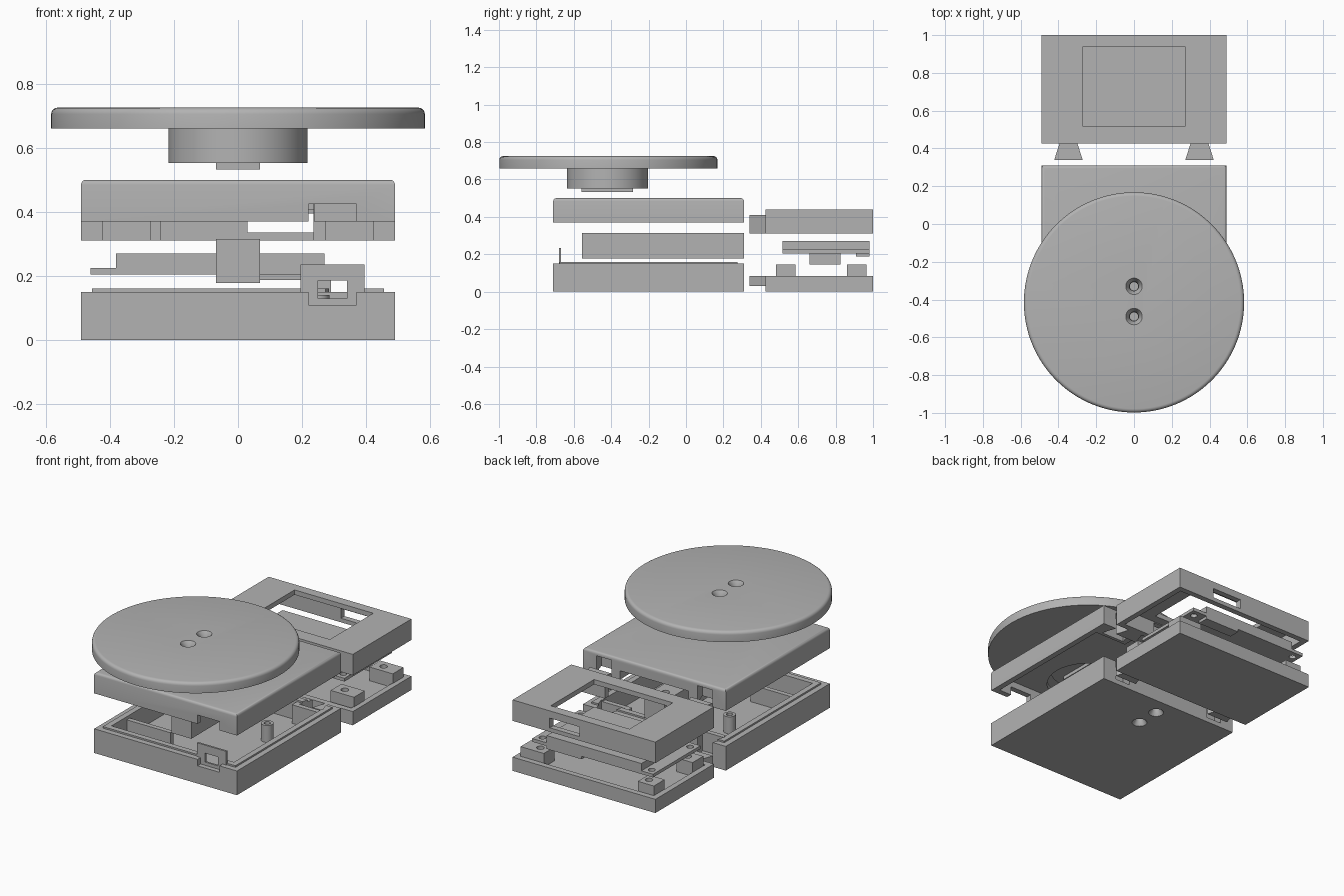
import bpy
import bmesh
import math
from mathutils import Matrix

if "Cube" in bpy.data.objects:
    bpy.data.objects.remove(bpy.data.objects["Cube"])

grey = bpy.data.materials.new("plain grey")
grey.use_nodes = True
grey.diffuse_color = (0.45, 0.45, 0.45, 1)
grey.node_tree.nodes["Principled BSDF"].inputs["Base Color"].default_value = (0.45, 0.45, 0.45, 1)


def make(name, bm):
    bmesh.ops.recalc_face_normals(bm, faces=bm.faces)
    mesh = bpy.data.meshes.new(name)
    bm.to_mesh(mesh)
    bm.free()
    mesh.materials.append(grey)
    obj = bpy.data.objects.new(name, mesh)
    bpy.context.collection.objects.link(obj)
    return obj


def box(name, x, y, z, round_top=0):
    bm = bmesh.new()
    bmesh.ops.create_cube(bm, size=1)
    for v in bm.verts:
        v.co = [r[0] if c < 0 else r[1] for c, r in zip(v.co, (x, y, z))]
    if round_top:
        edges = [e for e in bm.edges if all(v.co.z == z[1] for v in e.verts)]
        bmesh.ops.bevel(bm, geom=edges, offset=round_top, segments=4, profile=0.5, affect='EDGES')
    return make(name, bm)


def cylinder(name, centre, z, r1, r2=None, axis='Z', sides=48):
    # z is the extent along the chosen axis
    bm = bmesh.new()
    bmesh.ops.create_cone(bm, cap_ends=True, segments=sides, radius1=r1,
                          radius2=r1 if r2 is None else r2, depth=z[1] - z[0])
    mid = (z[0] + z[1]) / 2
    if axis == 'X':
        m = Matrix.Translation((mid, *centre)) @ Matrix.Rotation(math.pi / 2, 4, 'Y')
    else:
        m = Matrix.Translation((*centre, mid))
    bmesh.ops.transform(bm, matrix=m, verts=bm.verts)
    return make(name, bm)


def dovetail(name, side, z, grow=0):
    # trapezoid key, wider towards the front
    bm = bmesh.new()
    y0, y1 = (0.34, 0.44) if not grow else (0.22, 0.32)
    c = side * 0.347
    plan = [(-0.075, y0), (0.075, y0), (0.043, y1), (-0.043, y1)]
    face = bm.faces.new([bm.verts.new((c + x + math.copysign(grow, x), y, z[0])) for x, y in plan])
    top = bmesh.ops.extrude_face_region(bm, geom=[face])["geom"]
    bmesh.ops.translate(bm, vec=(0, 0, z[1] - z[0]), verts=[g for g in top if isinstance(g, bmesh.types.BMVert)])
    return make(name, bm)


def boolean(obj, others, operation='DIFFERENCE'):
    bpy.context.view_layer.objects.active = obj
    for other in others:
        mod = obj.modifiers.new("bool", 'BOOLEAN')
        mod.object, mod.operation, mod.solver = other, operation, 'EXACT'
        bpy.ops.object.modifier_apply(modifier=mod.name)
        bpy.data.objects.remove(other)
    return obj


def cut_box(*ranges):
    return box("cutter", *ranges)


def hole(x, y, z, r1, r2=None):
    return cylinder("cutter", (x, y), z, r1, r2, sides=32)


BODY, FRONT, REAR = (-0.49, 0.49), (-0.71, 0.31), (0.425, 1.0)
INNER = (-0.42, 0.42)
CELL_Y = (-0.49, -0.33)
MOUNT_Y = (0.05, 0.2)

# Round weighing plate with its hub, tab and countersunk holes
plate = cylinder("weighing_plate", (0, -0.415), (0.66, 0.725), 0.583, sides=128)
mod = plate.modifiers.new("round", 'BEVEL')
bm = bmesh.new()
bm.from_mesh(plate.data)
rim = [e for e in bm.edges if all(v.co.z > 0.7 for v in e.verts)]
bmesh.ops.bevel(bm, geom=rim, offset=0.02, segments=4, profile=0.5, affect='EDGES')
bm.to_mesh(plate.data)
bm.free()
plate.modifiers.remove(mod)
hub = cylinder("hub", (0, -0.42), (0.553, 0.67), 0.217, sides=96)
tab = cut_box((-0.068, 0.068), (-0.56, -0.283), (0.532, 0.57))
boolean(plate, [hub, tab], 'UNION')
boolean(plate, [hole(0, y, (0.5, 0.8), 0.024) for y in CELL_Y])
boolean(plate, [hole(0, y, (0.695, 0.727), 0.024, 0.045) for y in CELL_Y])

# Main cover: hollow shell with hub opening, port notch and rear key sockets
main_cover = box("main_cover", BODY, FRONT, (0.37, 0.5), 0.016)
boolean(main_cover, [cut_box((-0.455, 0.455), (-0.675, 0.275), (0.3, 0.465))])
boolean(main_cover, [cut_box((s * 0.347 - 0.11, s * 0.347 + 0.11), (0.2, 0.29), (0.37, 0.48)) for s in (-1, 1)], 'UNION')
boolean(main_cover, [dovetail("cutter", s, (0.3, 0.475), 0.005) for s in (-1, 1)])
boolean(main_cover, [
    hole(0, -0.415, (0.3, 0.6), 0.24),
    cut_box((0.22, 0.37), (-0.8, -0.6), (0.3, 0.425)),
    cut_box((-0.235, 0.235), (0.15, 0.4), (0.3, 0.425))])

# Load cell bar with joined side holes and screw holes
cell = box("load_cell", (-0.068, 0.068), (-0.555, 0.31), (0.178, 0.315))
boolean(cell, [cylinder("cutter", (y, 0.247), (-0.1, 0.1), 0.06) for y in (-0.155, -0.085)])
boolean(cell, [hole(0, y, (0.1, 0.4), 0.022) for y in CELL_Y + MOUNT_Y])

# Main base: tray with lip, key sockets, mount and screw holes
base = box("main_base", BODY, FRONT, (0, 0.15))
boolean(base, [cut_box((-0.455, 0.455), (-0.675, 0.275), (0.1, 0.16))], 'UNION')
boolean(base, [cut_box(INNER, (-0.64, 0.24), (0.035, 0.3))])
boolean(base, [cut_box((s * 0.347 - 0.11, s * 0.347 + 0.11), (0.19, 0.29), (0.02, 0.15)) for s in (-1, 1)]
        + [cut_box((-0.075, 0.075), (-0.02, 0.25), (0.02, 0.12)),
           cut_box((-0.43, -0.12), (-0.49, -0.46), (0.02, 0.14))], 'UNION')
boolean(base, [dovetail("cutter", s, (0.03, 0.3), 0.005) for s in (-1, 1)])
boolean(base, [cut_box((0.22, 0.37), (-0.8, -0.6), (0.11, 0.3))])
boolean(base, [hole(0, y, (-0.1, 0.3), 0.024) for y in MOUNT_Y])
boolean(base, [hole(0, y, (-0.002, 0.03), 0.045, 0.024) for y in MOUNT_Y])
for side, name in ((1, "left"), (-1, "right")):
    post = cylinder(name + "_base_post", (side * 0.25, -0.07), (0.03, 0.14), 0.035, sides=32)
    boolean(post, [hole(side * 0.25, -0.07, (0.06, 0.2), 0.018)])

# Upright port panel in the front wall
panel = box("port_panel", (0.195, 0.395), (-0.68, -0.668), (0.15, 0.235))
boolean(panel, [cut_box((0.22, 0.37), (-0.68, -0.668), (0.1, 0.2))], 'UNION')
boolean(panel, [cut_box((0.25, 0.34), (-0.8, -0.6), (0.13, 0.185))])

# Display cover: shell with window, rear slot, cable opening and keys
cover = box("display_cover", BODY, REAR, (0.31, 0.44), 0.016)
boolean(cover, [cut_box((-0.455, 0.455), (0.46, 0.965), (0.2, 0.41))])
boolean(cover, [dovetail("key", s, (0.31, 0.41)) for s in (-1, 1)], 'UNION')
boolean(cover, [
    cut_box((-0.27, 0.27), (0.515, 0.94), (0.38, 0.6)),
    cut_box((0.03, 0.235), (0.9, 1.1), (0.335, 0.395)),
    cut_box((-0.24, 0.235), (0.3, 0.5), (0.2, 0.405))])

# Display base: shallow tray with keys
tray = box("display_base", BODY, REAR, (0, 0.085))
boolean(tray, [cut_box((-0.455, 0.455), (0.46, 0.965), (0.06, 0.2))])
boolean(tray, [dovetail("key", s, (0.03, 0.085)) for s in (-1, 1)], 'UNION')

# Circuit board posts on the display base
for y, row in (((0.48, 0.585), "front"), ((0.86, 0.965), "rear")):
    for x, side, hx in (((0.30, 0.46), "left", 0.36), ((-0.455, -0.345), "right", -0.385)):
        post = box(row + "_" + side + "_board_post", x, y, (0.05, 0.145))
        boolean(post, [hole(hx, sum(y) / 2, (0.08, 0.2), 0.022)])

# Display module: board, screen and connectors below
board = box("circuit_board", (-0.46, 0.37), (0.515, 0.98), (0.205, 0.225))
boolean(board, [hole(x, y, (0.1, 0.3), 0.02) for x in (-0.42, 0.33) for y in (0.56, 0.935)])
box("display_screen", (-0.38, 0.27), (0.515, 0.98), (0.225, 0.27))
box("side_connector", (0.2, 0.29), (0.66, 0.825), (0.145, 0.205))
box("rear_connector", (0.03, 0.27), (0.91, 0.98), (0.187, 0.205))

# Smooth curved surfaces while keeping edges sharp
bpy.ops.object.select_all(action='DESELECT')
for obj in bpy.context.collection.objects:
    if obj.type == 'MESH':
        obj.select_set(True)
bpy.context.view_layer.objects.active = plate
bpy.ops.object.shade_smooth_by_angle(angle=math.radians(35))
